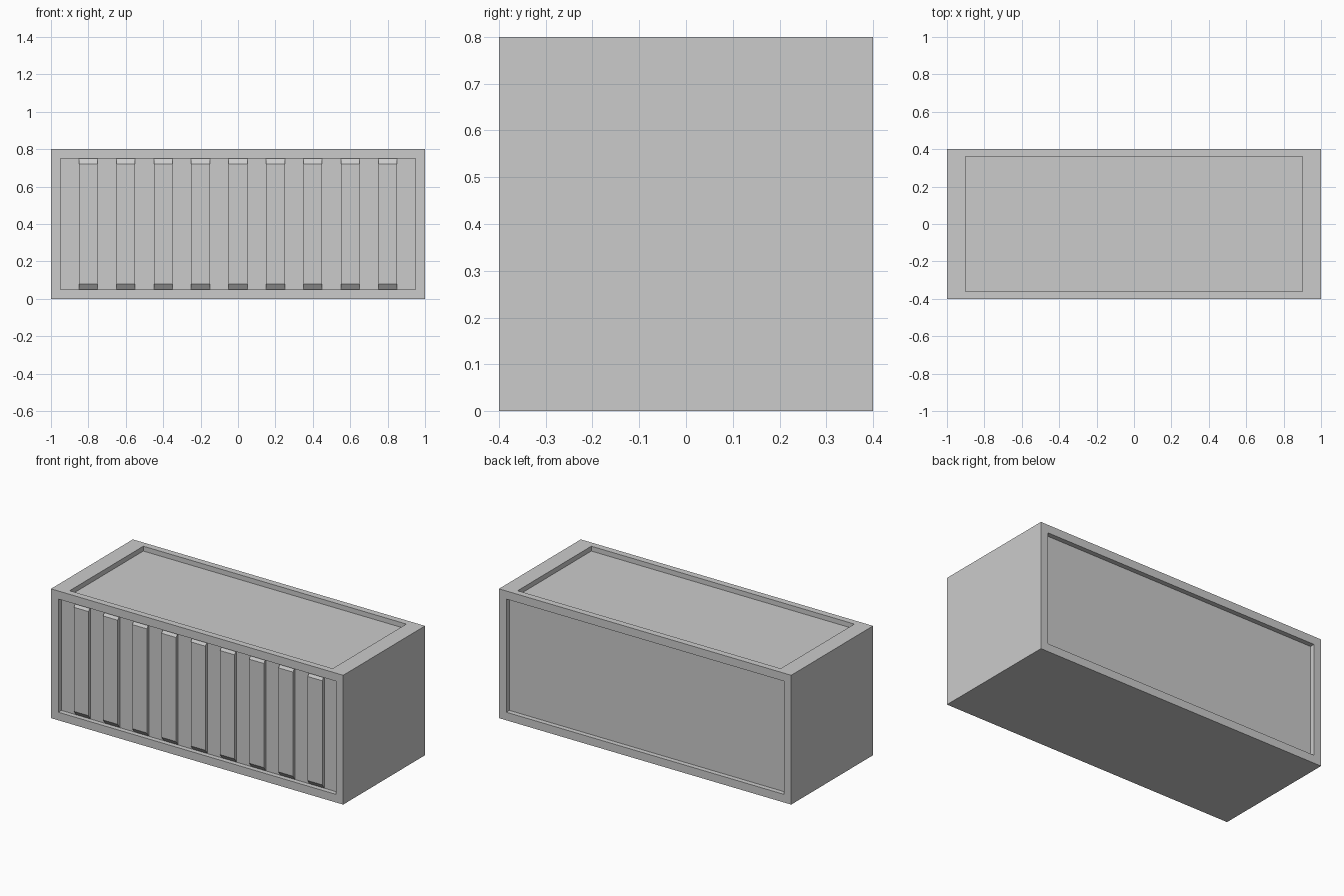
import bpy
import bmesh
from mathutils import Vector

if "Cube" in bpy.data.objects:
    bpy.data.objects.remove(bpy.data.objects["Cube"])

L, W, H = 2.0, 0.8, 0.8
DEPTH = 0.03          # panel recess
RIB_OUT = 0.02        # rib height above the recessed panel


def make_object(name, bm):
    bmesh.ops.recalc_face_normals(bm, faces=bm.faces)
    mesh = bpy.data.meshes.new(name)
    bm.to_mesh(mesh)
    bm.free()
    obj = bpy.data.objects.new(name, mesh)
    bpy.context.collection.objects.link(obj)
    return obj


def extrude(bm, face):
    return bmesh.ops.extrude_discrete_faces(bm, faces=[face])["faces"][0]


def recess(bm, normal, margin):
    """Inset the face looking along normal by per-axis margins, then sink it."""
    normal = Vector(normal)
    face = next(f for f in bm.faces if f.normal.dot(normal) > 0.99)
    center = face.calc_center_median()
    face = extrude(bm, face)
    for v in face.verts:
        for i in range(3):
            d = v.co[i] - center[i]
            if abs(d) > 1e-4:
                v.co[i] -= margin[i] if d > 0 else -margin[i]
    face = extrude(bm, face)
    for v in face.verts:
        v.co -= normal * DEPTH


# Container body with sunken front, back and roof panels
bm = bmesh.new()
bmesh.ops.create_cube(bm, size=1)
for v in bm.verts:
    v.co = Vector((v.co.x * L, v.co.y * W, (v.co.z + 0.5) * H))
bm.normal_update()
recess(bm, (0, -1, 0), (0.05, 0, 0.05))
recess(bm, (0, 1, 0), (0.05, 0, 0.05))
recess(bm, (0, 0, 1), (0.1, 0.04, 0))
make_object("container_body", bm)

# Front ribs: side profile with sloped ends, extruded across the width
back = -W / 2 + DEPTH
profile = [(back, 0.05), (back - RIB_OUT, 0.078),
           (back - RIB_OUT, 0.722), (back, 0.75)]
bm = bmesh.new()
for i in range(9):
    x = -0.85 + 0.2 * i
    face = bm.faces.new([bm.verts.new((x, y, z)) for y, z in profile])
    geom = bmesh.ops.extrude_face_region(bm, geom=[face])["geom"]
    verts = [g for g in geom if isinstance(g, bmesh.types.BMVert)]
    bmesh.ops.translate(bm, verts=verts, vec=(0.1, 0, 0))
    # drop the side lying flat on the panel
    hidden = [f for f in bm.faces if all(abs(v.co.y - back) < 1e-5 for v in f.verts)]
    bmesh.ops.delete(bm, geom=hidden, context="FACES_ONLY")
make_object("front_ribs", bm)
